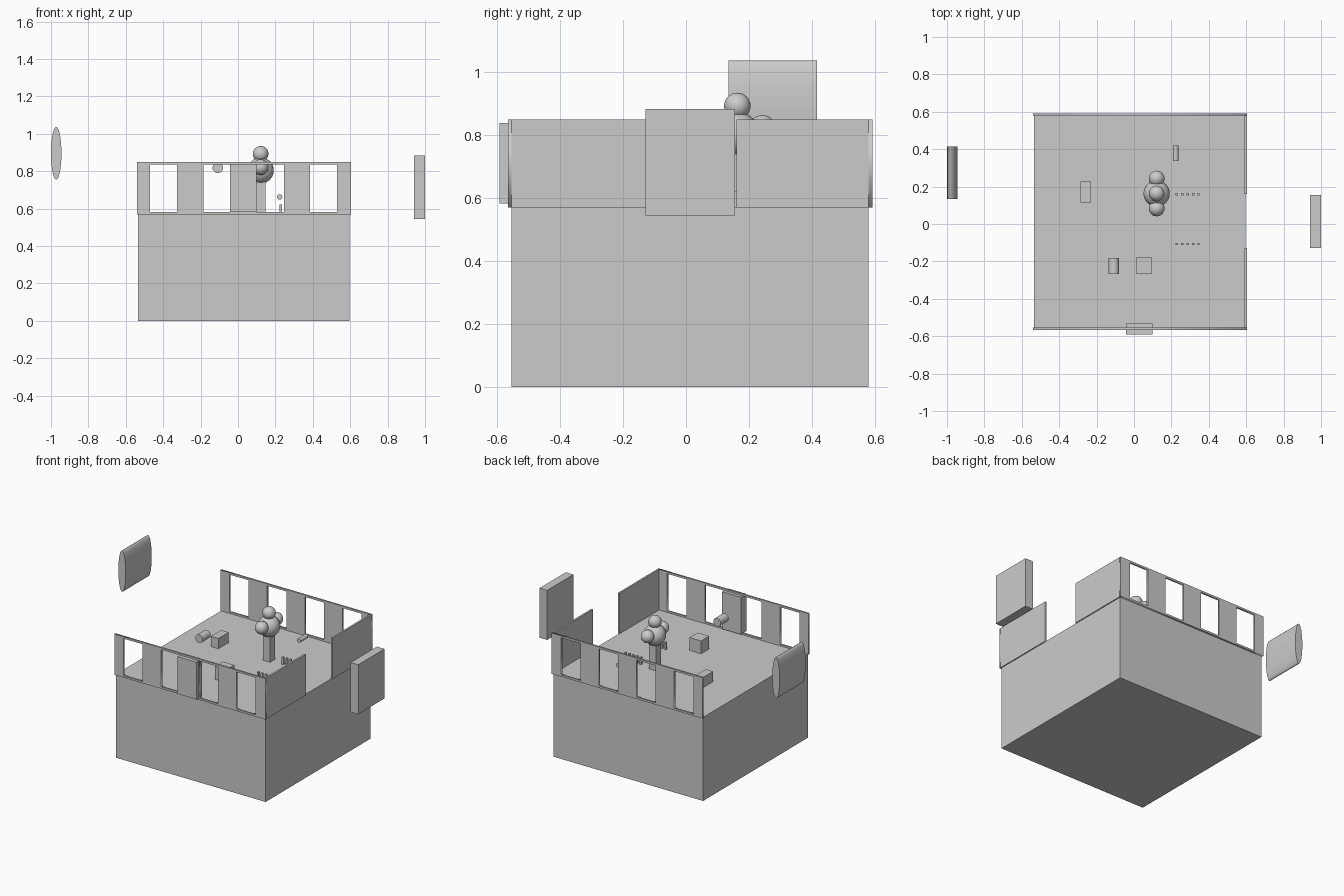
import bpy
from math import pi

if "Cube" in bpy.data.objects:
    bpy.data.objects.remove(bpy.data.objects["Cube"])

FLOOR = 0.572
WALL_TOP = 0.85


def box(name, x, y, z):
    """Box from (min, max) pairs on each axis."""
    lo_hi = (x, y, z)
    bpy.ops.mesh.primitive_cube_add(size=1, location=[(a + b) / 2 for a, b in lo_hi])
    ob = bpy.context.object
    ob.name = name
    ob.scale = [b - a for a, b in lo_hi]
    bpy.ops.object.transform_apply(location=False, rotation=False)
    return ob


def cylinder(name, centre, rx, rz, length):
    """Cylinder lying along y, with an elliptical section if rx != rz."""
    bpy.ops.mesh.primitive_cylinder_add(vertices=48, radius=1, depth=length,
                                        location=centre, rotation=(pi / 2, 0, 0))
    ob = bpy.context.object
    ob.name = name
    ob.scale = (rx, rz, 1)
    bpy.ops.object.transform_apply(location=False)
    bpy.ops.object.shade_smooth_by_angle()


def ball(name, centre, radius):
    bpy.ops.mesh.primitive_uv_sphere_add(segments=32, ring_count=16,
                                         radius=radius, location=centre)
    bpy.context.object.name = name
    bpy.ops.object.shade_smooth()


def window_wall(name, y, x_range, z_range, windows, thickness):
    """Wall in the xz plane: filled outline with rectangular holes."""
    curve = bpy.data.curves.new(name, 'CURVE')
    curve.dimensions = '2D'
    curve.fill_mode = 'BOTH'
    curve.extrude = thickness / 2
    for (x0, x1), (z0, z1) in [(x_range, z_range)] + windows:
        s = curve.splines.new('POLY')
        s.points.add(3)
        for p, (u, v) in zip(s.points, ((x0, z0), (x1, z0), (x1, z1), (x0, z1))):
            p.co = (u, v, 0, 1)
        s.use_cyclic_u = True
    ob = bpy.data.objects.new(name, curve)
    ob.location.y = y
    ob.rotation_euler.x = pi / 2
    bpy.context.collection.objects.link(ob)


# Solid base and low walls on three sides
box("base", (-0.535, 0.597), (-0.554, 0.579), (0, FLOOR))
windows = [((-0.47 + 0.285 * i, -0.325 + 0.285 * i), (0.583, 0.837)) for i in range(4)]
for name, y in (("front_wall", -0.56), ("back_wall", 0.586)):
    window_wall(name, y, (-0.54, 0.604), (0.57, WALL_TOP), windows, 0.012)
box("right_wall_front", (0.592, 0.604), (-0.566, -0.128), (0.57, WALL_TOP))
box("right_wall_back", (0.592, 0.604), (0.161, 0.592), (0.57, WALL_TOP))

# Door block and the two detached side panels
box("front_door", (-0.042, 0.099), (-0.592, -0.532), (0.583, 0.838))
box("right_panel", (0.942, 1.0), (-0.128, 0.156), (0.545, 0.884))
cylinder("left_oval_panel", (-0.972, 0.275, 0.896), 0.028, 0.141, 0.281)

# Tree
box("tree_trunk", (0.094, 0.148), (0.135, 0.189), (FLOOR, 0.76))
ball("tree_crown", (0.121, 0.163, 0.804), 0.07)
for name, y, z in (("top", 0.163, 0.893), ("front", 0.083, 0.822), ("back", 0.243, 0.822)):
    ball("foliage_" + name, (0.121, y, z), 0.042)

# Loose furniture blocks and rolls
box("cube_block", (0.01, 0.097), (-0.265, -0.178), (FLOOR, 0.66))
box("low_block", (-0.285, -0.229), (0.115, 0.226), (FLOOR, 0.642))
cylinder("large_roll", (-0.108, -0.224, 0.818), 0.028, 0.028, 0.086)
cylinder("small_roll", (0.223, 0.379, 0.663), 0.014, 0.014, 0.084)

# Two rows of fence posts
for row, y in (("front", -0.107), ("back", 0.16)):
    for i in range(5):
        x = 0.229 + 0.029 * i
        box(f"{row}_post_{i + 1}", (x - 0.0065, x + 0.0065),
            (y - 0.0065, y + 0.0065), (FLOOR, 0.622))
